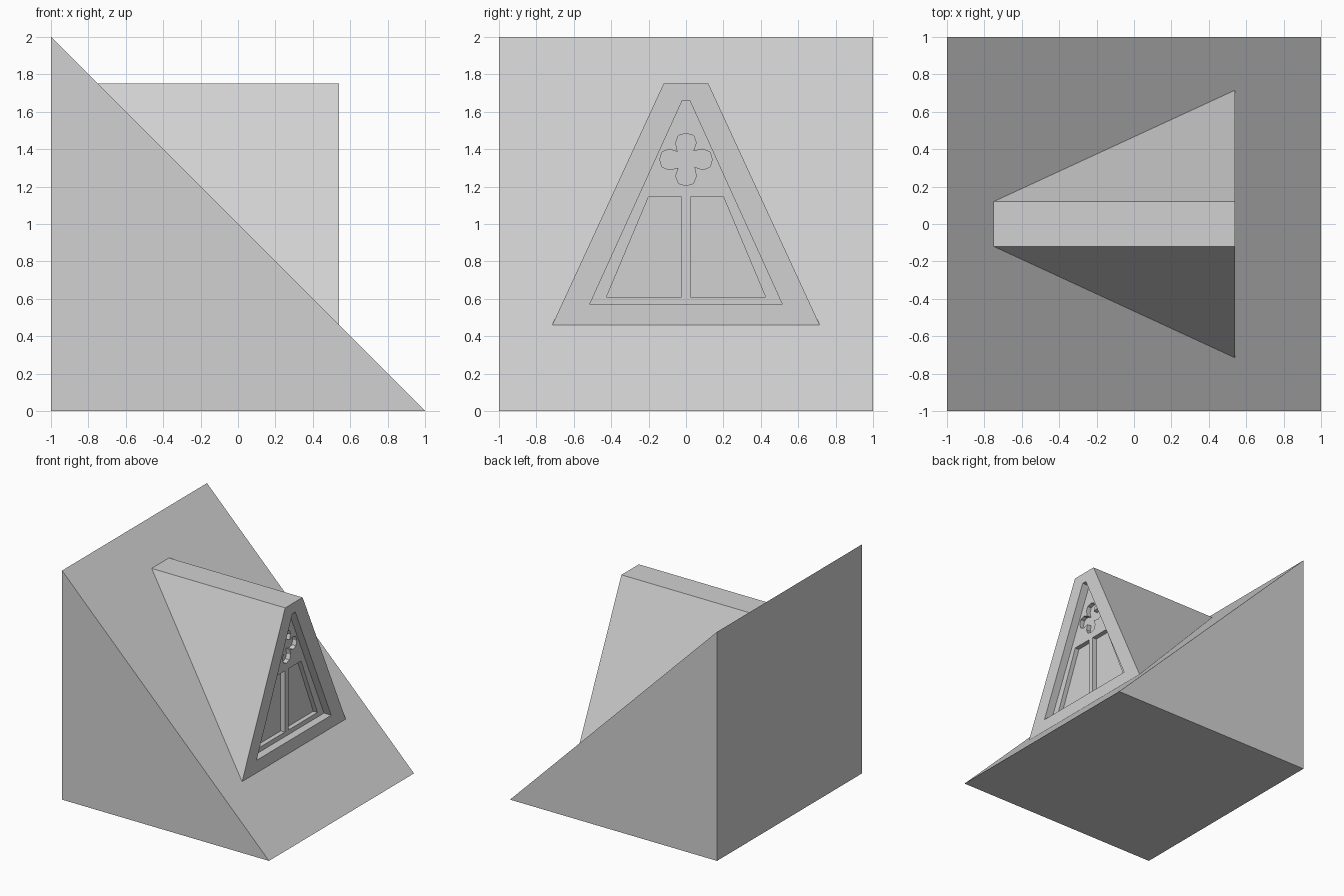
import bpy, bmesh

if "Cube" in bpy.data.objects:
    bpy.data.objects.remove(bpy.data.objects["Cube"], do_unlink=True)

grey = bpy.data.materials.new("light grey")
grey.use_nodes = True
grey.diffuse_color = (0.64, 0.64, 0.64, 1)
grey.node_tree.nodes["Principled BSDF"].inputs["Base Color"].default_value = (0.64, 0.64, 0.64, 1)


def loft(name, ring_a, ring_b):
    """Closed solid between two rings of matching points."""
    bm = bmesh.new()
    a = [bm.verts.new(p) for p in ring_a]
    b = [bm.verts.new(p) for p in ring_b]
    n = len(a)
    bm.faces.new(a)
    bm.faces.new(b[::-1])
    for i in range(n):
        j = (i + 1) % n
        bm.faces.new((a[j], a[i], b[i], b[j]))
    bmesh.ops.recalc_face_normals(bm, faces=bm.faces)
    mesh = bpy.data.meshes.new(name)
    bm.to_mesh(mesh)
    bm.free()
    mesh.materials.append(grey)
    obj = bpy.data.objects.new(name, mesh)
    bpy.context.scene.collection.objects.link(obj)
    return obj


def prism(name, outline, x0, x1):
    """Extrude a (y, z) outline along x."""
    return loft(name, [(x0, y, z) for y, z in outline], [(x1, y, z) for y, z in outline])


def trapezoid(bottom, low, top, high):
    return [(-bottom, low), (bottom, low), (top, high), (-top, high)]


def cut(target, cutter):
    """Subtract the cutter and bake the result."""
    mod = target.modifiers.new("cut", "BOOLEAN")
    mod.operation = "DIFFERENCE"
    mod.solver = "EXACT"
    mod.object = cutter
    bpy.context.view_layer.update()
    graph = bpy.context.evaluated_depsgraph_get()
    baked = bpy.data.meshes.new_from_object(target.evaluated_get(graph))
    target.modifiers.clear()
    target.data = baked
    bpy.data.objects.remove(cutter, do_unlink=True)


# Main roof slope
slope = [(-1, 0), (1, 0), (-1, 2)]
loft("main_roof", [(x, -1, z) for x, z in slope], [(x, 1, z) for x, z in slope])

# Dormer, its rear running back into the slope
FRONT, WALL, PANE = 0.54, 0.47, 0.43
outline = trapezoid(0.743, 0.4, 0.12, 1.75)
dormer = loft("dormer", [(FRONT, y, z) for y, z in outline],
              [(0.9 - z if z < 1 else 1 - z, y, z) for y, z in outline])

# Recessed window opening
cut(dormer, prism("opening_cutter", trapezoid(0.515, 0.57, 0.02, 1.66), WALL, FRONT + 0.1))

# Two mirrored lower panes
for side in (-1, 1):
    pane = [(0.025, 0.61), (0.425, 0.61), (0.2, 1.145), (0.025, 1.145)]
    cut(dormer, prism("pane_cutter", [(side * y, z) for y, z in pane], PANE, FRONT - 0.03))

# Four-lobed upper light: one lobe turned in quarter steps
lobe = [(0.04, 0.045), (0.055, 0.09), (0.04, 0.128), (0, 0.14), (-0.04, 0.128), (-0.055, 0.09)]
foil = []
for _ in range(4):
    foil += lobe
    lobe = [(-v, u) for u, v in lobe]
cut(dormer, prism("foil_cutter", [(u, v + 1.345) for u, v in foil], PANE, FRONT - 0.03))
